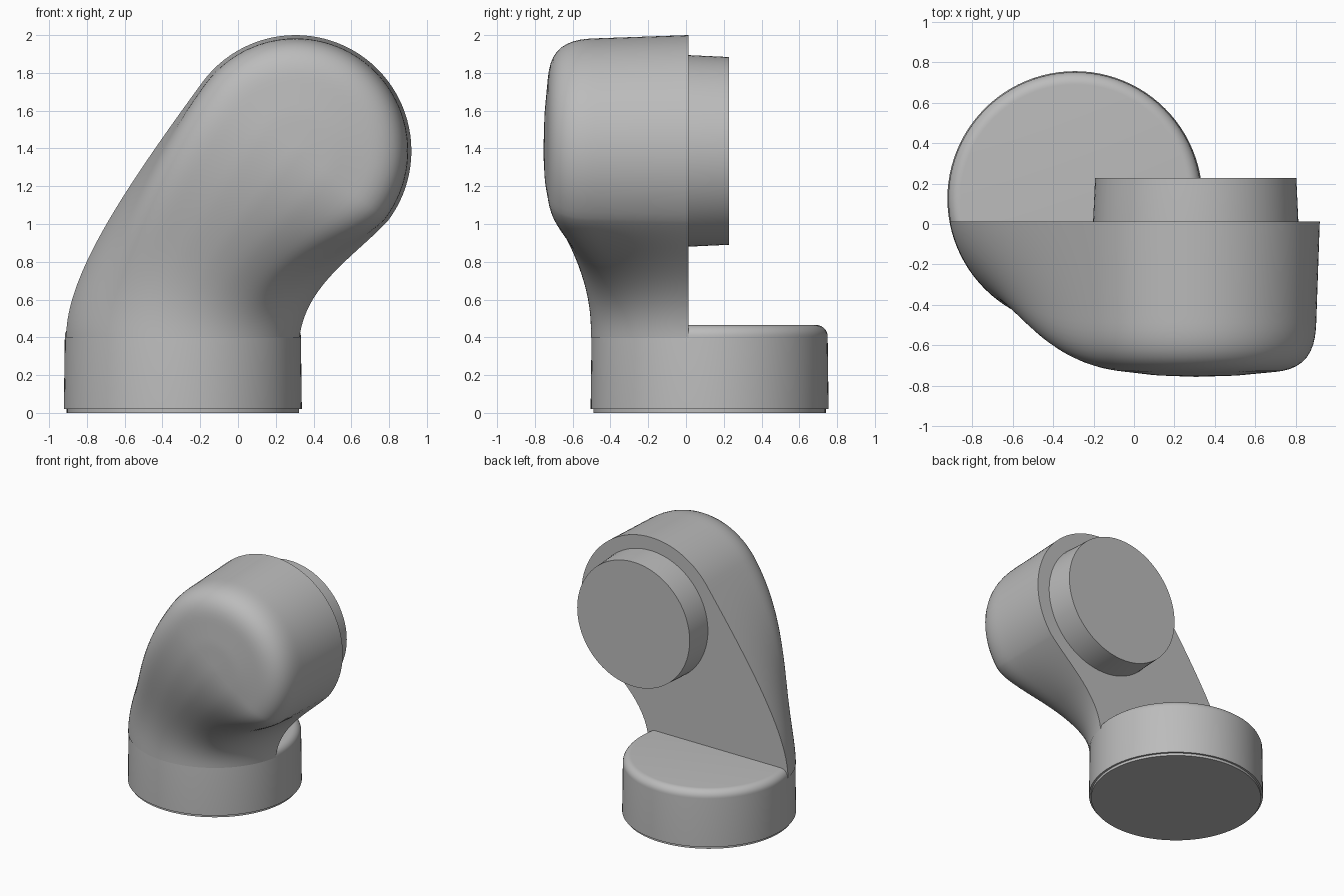
import bpy, bmesh, math
from mathutils import Vector

if "Cube" in bpy.data.objects:
    bpy.data.objects.remove(bpy.data.objects["Cube"])

grey = bpy.data.materials.new("plain grey")
grey.diffuse_color = (0.5, 0.5, 0.5, 1)
grey.use_nodes = True
grey.node_tree.nodes["Principled BSDF"].inputs["Base Color"].default_value = grey.diffuse_color

BACK = 0.012                          # flat rear plane of the arm
HEAD = Vector((0.305, 0, 1.387))      # centre of the upper joint
BASE_X, BASE_Y, BASE_R = -0.292, 0.125, 0.628
HEAD_R = 0.613
TILT = math.radians(143)              # direction of the chord where arm meets head


def finish(name, bm):
    bmesh.ops.remove_doubles(bm, verts=bm.verts, dist=0.0005)
    bmesh.ops.recalc_face_normals(bm, faces=bm.faces)
    me = bpy.data.meshes.new(name)
    bm.to_mesh(me)
    bm.free()
    me.materials.append(grey)
    ob = bpy.data.objects.new(name, me)
    bpy.context.collection.objects.link(ob)
    bpy.context.view_layer.objects.active = ob
    ob.select_set(True)
    bpy.ops.object.shade_smooth_by_angle(angle=math.radians(30))
    ob.select_set(False)
    return ob


def grid(bm, rows):
    vs = [[bm.verts.new(p) for p in r] for r in rows]
    for a, b in zip(vs, vs[1:]):
        for i in range(len(a) - 1):
            bm.faces.new((a[i], a[i + 1], b[i + 1], b[i]))


def turned(name, profile, place, n=96):
    """Solid of revolution from (radius, height) points, with flat end caps."""
    bm = bmesh.new()
    rings = []
    for r, h in profile:
        rings.append([bm.verts.new(place(r * math.cos(k * math.tau / n),
                                         r * math.sin(k * math.tau / n), h))
                      for k in range(n)])
    for a, b in zip(rings, rings[1:]):
        for k in range(n):
            m = (k + 1) % n
            bm.faces.new((a[k], a[m], b[m], b[k]))
    bm.faces.new(rings[0])
    bm.faces.new(rings[-1])
    return finish(name, bm)


def bezier(p, t):
    s = 1 - t
    return (Vector(p[0]) * s**3 + Vector(p[1]) * 3 * s * s * t
            + Vector(p[2]) * 3 * s * t * t + Vector(p[3]) * t**3)


def resample(pts, n):
    d = [0]
    for a, b in zip(pts, pts[1:]):
        d.append(d[-1] + (b - a).length)
    out, j = [], 0
    for i in range(n):
        s = d[-1] * i / (n - 1)
        while j < len(pts) - 2 and d[j + 1] < s:
            j += 1
        out.append(pts[j].lerp(pts[j + 1], (s - d[j]) / (d[j + 1] - d[j])))
    return out


# Base drum with rounded rear rim, on a thin foot
fillet = [(0.565 + 0.06 * math.cos(a), 0.405 + 0.06 * math.sin(a))
          for a in (k * math.pi / 16 for k in range(9))]
stand = lambda u, v, h: (BASE_X + u, BASE_Y + v, h)
turned("base_drum", [(0.630, 0.02)] + fillet, stand)
turned("base_foot", [(0.615, 0), (0.615, 0.03)], stand)

# Boss on the rear of the head
turned("rear_boss", [(0.507, BACK - 0.03), (0.507, BACK), (0.497, 0.228)],
       lambda u, v, h: (HEAD.x + u, h, HEAD.z + v))

# Head profile (radius, y): drafted side, rounded corner, slightly domed front
corner = [bezier([(0.595, -0.50), (0.588, -0.65), (0.53, -0.715), (0.40, -0.73)], k / 16)
          for k in range(17)]
prof = ([Vector((HEAD_R, BACK))] + corner
        + [Vector((0.2, -0.749)), Vector((0, -0.755))])
N = 36
prof = resample(prof, N)
head_sec = ([Vector((-p.x / HEAD_R, p.y)) for p in prof]
            + [Vector((p.x / HEAD_R, p.y)) for p in reversed(prof[:-1])])

# Base section: the part of the drum circle in front of the rear plane
half = math.sqrt(BASE_R**2 - (BASE_Y - BACK)**2)
a0 = math.asin((BASE_Y - BACK) / BASE_R)
base_sec = []
for i in range(2 * N - 1):
    a = math.pi + a0 + (math.pi - 2 * a0) * i / (2 * N - 2)
    base_sec.append(Vector((BASE_R * math.cos(a) / half,
                            BASE_Y + BASE_R * math.sin(a))))

# Side outlines of the arm, in x and z
tip = Vector((math.cos(TILT), math.sin(TILT))) * HEAD_R
mid = Vector((HEAD.x, HEAD.z))
left = [(BASE_X - half, 0.40), (BASE_X - half, 0.72), (-0.62, 1.16), mid + tip]
right = [(BASE_X + half, 0.40), (0.36, 0.68), (0.62, 0.83), mid - tip]

# Arm: sections blended from drum to head, then the head swept over the top
bm = bmesh.new()
rows, STEPS = [], 40
for k in range(STEPS + 1):
    t = k / STEPS
    w = t**1.25
    w = w * w * (3 - 2 * w)
    l, r = bezier(left, t), bezier(right, t)
    row = []
    for b, h in zip(base_sec, head_sec):
        p = b.lerp(h, w)
        q = l.lerp(r, (p.x + 1) / 2)
        row.append((q.x, p.y, q.y))
    rows.append(row)
grid(bm, rows)
sweep = []
for k in range(49):
    a = TILT - math.pi * k / 48
    sweep.append([(HEAD.x + p.x * math.cos(a), p.y, HEAD.z + p.x * math.sin(a))
                  for p in prof])
grid(bm, sweep)

# Flat rear face of the arm
outline = ([r[0] for r in rows] + [s[0] for s in sweep[1:-1]]
           + [r[-1] for r in reversed(rows)])
bm.faces.new([bm.verts.new(p) for p in outline])
finish("elbow_arm", bm)
